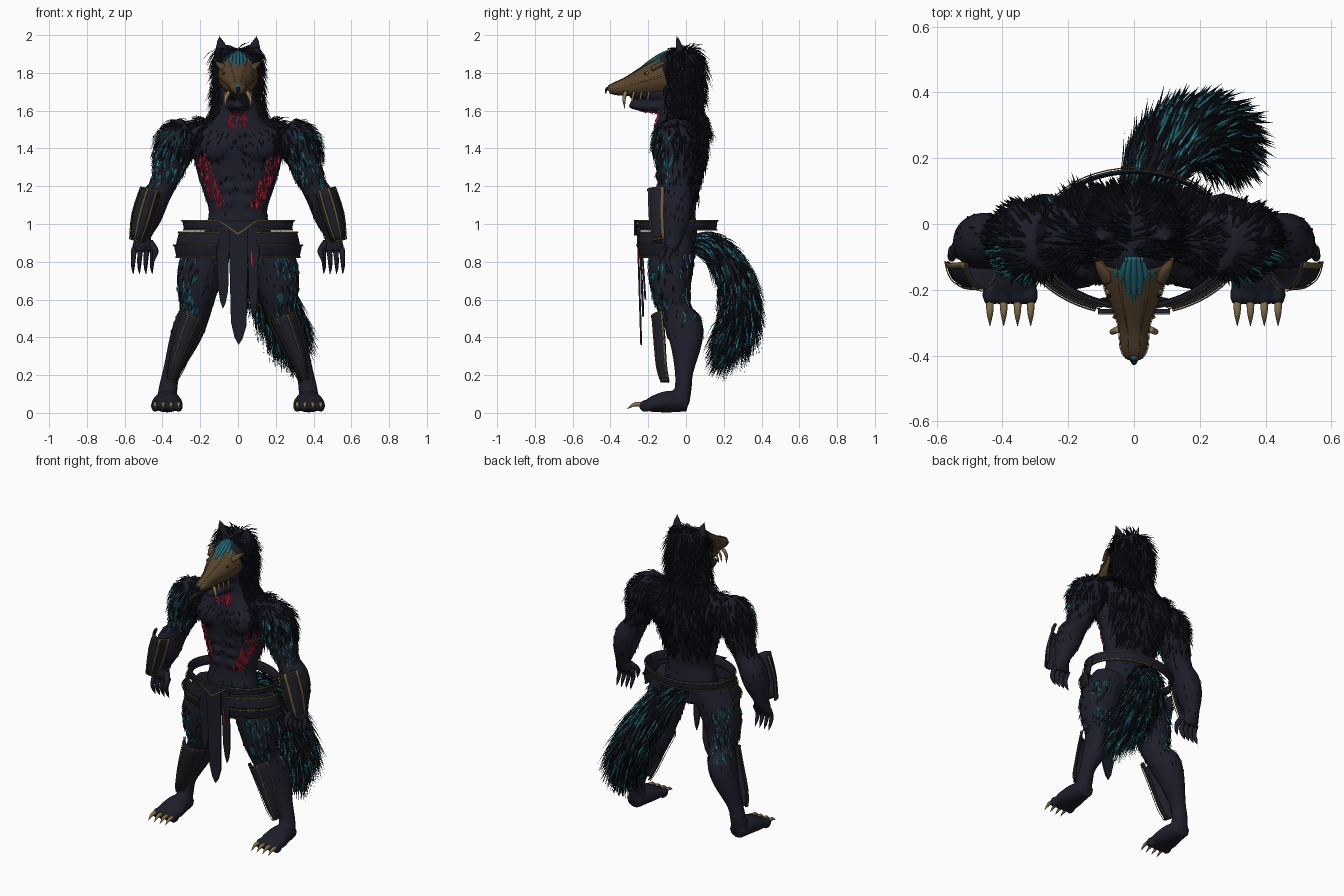
import bpy, bmesh, math, random
from mathutils import Vector, Matrix

random.seed(7)
if "Cube" in bpy.data.objects:
    bpy.data.objects.remove(bpy.data.objects["Cube"])


def material(name, *rgb):
    m = bpy.data.materials.new(name)
    m.use_nodes = True
    m.diffuse_color = (*rgb, 1)
    bsdf = m.node_tree.nodes["Principled BSDF"]
    bsdf.inputs["Base Color"].default_value = (*rgb, 1)
    bsdf.inputs["Roughness"].default_value = 0.8
    return m


SKIN = material("blue black hide", .0118, .0125, .0225)
BLACK = material("black fur", .006, .007, .011)
TEAL = material("teal fur", .025, .3, .36)
FEATHER = material("deep teal feather", .014, .14, .18)
RED = material("red fur", .6, .02, .04)
BONE = material("brown bone", .095, .056, .025)
GOLD = material("dull gold", .16, .11, .035)
CLAW = material("tan claw", .27, .18, .08)
LEATHER = material("dark leather", .012, .013, .021)


def curve_points(pts, k):
    """Catmull-Rom samples of any tuple of numbers."""
    out = []
    for i in range(len(pts) - 1):
        a, b, c, d = (pts[min(max(j, 0), len(pts) - 1)] for j in range(i - 1, i + 3))
        for s in range(k):
            t = s / k
            out.append([.5 * (2 * q + (r - p) * t + (2 * p - 5 * q + 4 * r - u) * t * t
                              + (3 * q - p - 3 * r + u) * t ** 3)
                        for p, q, r, u in zip(a, b, c, d)])
    return out + [list(pts[-1])]


def loft(bm, pts, n=16, k=4, a0=0, a1=360, mirror=False, grow=0):
    """Elliptical rings (x, y, z, rx, ry) along a path; a part arc gives a shell."""
    samples = curve_points(pts, k)
    cen = [Vector(s[:3]) for s in samples]
    closed = a1 - a0 >= 360
    for sign in (1, -1) if mirror else (1,):
        rings = []
        for i, s in enumerate(samples):
            t = (cen[min(i + 1, len(cen) - 1)] - cen[max(i - 1, 0)]).normalized()
            side = (Vector((1, 0, 0)) - t * t.x).normalized()
            up = t.cross(side)
            ring = []
            for j in range(n if closed else n + 1):
                a = math.radians(a0 + (a1 - a0) * j / n)
                v = cen[i] + side * math.cos(a) * (max(s[3], .001) + grow) \
                    + up * math.sin(a) * (max(s[4], .001) + grow)
                ring.append(bm.verts.new((v.x * sign, v.y, v.z)))
            rings.append(ring)
        for r, q in zip(rings, rings[1:]):
            for j in range(n):
                h = (j + 1) % len(r)
                bm.faces.new((r[j], r[h], q[h], q[j]))
        if closed:
            bm.faces.new(rings[0])
            bm.faces.new(rings[-1])


def ball(bm, loc, size, mirror=False):
    for s in (1, -1) if mirror else (1,):
        m = Matrix.Translation((loc[0] * s, loc[1], loc[2])) @ Matrix.Diagonal((*size, 1))
        bmesh.ops.create_uvsphere(bm, u_segments=20, v_segments=12, radius=1, matrix=m)


def plate(bm, outline, y0, y1, thick):
    """Upright slab from an (x, z) outline, leaning from y0 at the top to y1 below."""
    top, low = max(p[1] for p in outline), min(p[1] for p in outline)
    rows = [[bm.verts.new((x, y0 + (y1 - y0) * (top - z) / (top - low) + d, z))
             for x, z in outline] for d in (0, thick)]
    bm.faces.new(rows[0])
    bm.faces.new(rows[1])
    for i in range(len(outline)):
        j = (i + 1) % len(outline)
        bm.faces.new((rows[0][i], rows[0][j], rows[1][j], rows[1][i]))


def finish(bm, name, mat, smooth=True, solid=0):
    bmesh.ops.recalc_face_normals(bm, faces=bm.faces)
    me = bpy.data.meshes.new(name)
    bm.to_mesh(me)
    bm.free()
    me.materials.append(mat)
    me.polygons.foreach_set("use_smooth", [smooth] * len(me.polygons))
    ob = bpy.data.objects.new(name, me)
    bpy.context.collection.objects.link(ob)
    if solid:
        ob.modifiers.new("thickness", "SOLIDIFY").thickness = solid
    return ob


# Body: muscles and limbs fused into one skin
b = bmesh.new()
loft(b, [(0, -.05, .82, .15, .1), (0, -.05, .95, .175, .11), (0, -.05, 1.07, .155, .1),
         (0, -.04, 1.2, .195, .11), (0, -.03, 1.33, .23, .135), (0, -.03, 1.46, .23, .145),
         (0, -.03, 1.54, .16, .13), (0, -.03, 1.62, .125, .11), (0, -.02, 1.74, .12, .115),
         (0, -.02, 1.85, .11, .105), (0, -.03, 1.92, .07, .07)], 28)
ball(b, (.1, -.13, 1.41), (.105, .055, .085), True)
ball(b, (.11, .04, 1.42), (.12, .07, .12), True)
ball(b, (.17, -.02, 1.49), (.13, .1, .06), True)
for z in (1.12, 1.19, 1.26):
    ball(b, (.045, -.13, z), (.045, .031, .036), True)
loft(b, [(.25, -.05, 1.49, .09, .1), (.32, -.05, 1.43, .11, .12), (.358, -.05, 1.32, .09, .1),
         (.4, -.05, 1.2, .068, .075), (.45, -.05, 1.12, .08, .085), (.48, -.055, 1.03, .073, .08),
         (.505, -.065, .93, .043, .05), (.505, -.075, .89, .055, .04),
         (.505, -.08, .85, .05, .025)], 20, mirror=True)
loft(b, [(.13, -.07, .92, .11, .11), (.19, -.08, .78, .125, .12), (.215, -.08, .65, .108, .105),
         (.225, -.055, .54, .083, .085), (.26, -.01, .45, .085, .1), (.295, 0, .36, .075, .083),
         (.35, -.01, .22, .048, .05), (.37, -.015, .13, .05, .045), (.375, -.03, .06, .055, .05)],
     20, mirror=True)
loft(b, [(.375, .01, .048, .05, .042), (.375, -.08, .06, .07, .058), (.376, -.16, .049, .084, .047),
         (.376, -.2, .038, .078, .034)], mirror=True)
fingers, toes = (.45, .483, .517, .55), (.314, .354, .396, .438)
for x in toes:
    ball(b, (x, -.215, .037), (.023, .035, .032), True)
ball(b, (0, -.07, 1.82), (.105, .11, .095))
loft(b, [(0, -.05, 1.68, .09, .07), (0, -.16, 1.69, .066, .045), (0, -.3, 1.69, .034, .022)])
loft(b, [(0, -.05, 1.64, .09, .05), (0, -.15, 1.625, .058, .035), (0, -.24, 1.622, .042, .024),
         (0, -.3, 1.63, .025, .016)])
loft(b, [(.08, -.03, 1.86, .042, .028), (.088, -.035, 1.93, .034, .02), (.1, -.05, 2, .003, .003)],
     mirror=True)
body = finish(b, "body", SKIN)
mod = body.modifiers.new("fuse", "REMESH")
mod.mode, mod.voxel_size = "VOXEL", .01
mod = body.modifiers.new("soften", "SMOOTH")
mod.iterations = 2
fused = bpy.data.meshes.new_from_object(body.evaluated_get(bpy.context.evaluated_depsgraph_get()))
body.modifiers.clear()
body.data = fused
for v in fused.vertices:
    v.co.z = min(max(v.co.z, 0), 2)
fused.polygons.foreach_set("use_smooth", [True] * len(fused.polygons))

# Fingers and thumbs
b = bmesh.new()
for x in fingers:
    loft(b, [(x, -.08, .87, .015, .018), (x + .004, -.1, .815, .0125, .015),
             (x + .006, -.085, .77, .009, .011), (x + .004, -.07, .735, .001, .001)], 10, mirror=True)
loft(b, [(.465, -.08, .9, .02, .02), (.437, -.115, .86, .016, .016), (.445, -.135, .82, .01, .01),
         (.452, -.135, .79, .001, .001)], 10, mirror=True)
finish(b, "fingers", SKIN)

# Tail core
tail_path = [(0, .04, .9, .05, .05), (.05, .15, .865, .085, .072), (.125, .255, .72, .11, .09),
             (.21, .285, .54, .11, .1), (.265, .26, .42, .09, .09), (.3, .21, .33, .02, .02)]
b = bmesh.new()
loft(b, tail_path, 24, 6)
tail = finish(b, "tail", BLACK)

# Fur: tapered tufts grown from the skin by region
fur = {"black": bmesh.new(), "teal": bmesh.new(), "red": bmesh.new()}


def tuft(kind, p, d, n, length, width):
    bm = fur[kind]
    d = (d + Vector([random.uniform(-.18, .18) for _ in "xyz"])).normalized()
    side = d.cross(n).normalized() * width
    rows = []
    for f, w in ((0, .8), (.5, 1)):
        c = p + d * length * f
        rows.append([bm.verts.new(c + o * w) for o in (side, -side, n * width * .7)])
    tip = bm.verts.new(p + d * length + Vector((0, 0, -.2 * length)))
    for i in range(3):
        j = (i + 1) % 3
        bm.faces.new((rows[0][i], rows[0][j], rows[1][j], rows[1][i]))
        bm.faces.new((rows[1][i], rows[1][j], tip))


def region(x, y, z):
    """Colour, chance, length and lift of the fur at a place on the body."""
    ax, dice = abs(x), random.random()
    if z > 1.52 and ax < .045 and y < -.1:
        return ("red", .45, .035, .15) if z < 1.6 else None
    if z > 1.5 and ax < .2:
        return ("black", .36, .085, .45) if y > -.11 and z < 1.93 else None
    if ax > .18 and z > 1.36:
        front = y < -.07 and ax > .28 and z < 1.5
        return ("teal" if front and dice < .4 else "black", .17, .06, .34)
    if ax > .27 and 1.22 < z < 1.37:
        return ("teal" if y < -.07 and dice < .65 else "black", .12, .04, .15)
    if z > 1.15 and y > .02 and ax < .25:
        return ("black", .2, .06, .2)
    if 1.1 < z < 1.4 and y < -.03 and abs(ax - .1 - (z - 1.12) * .4) < .032:
        return ("red", .27, .034, .15)
    if .5 < z < .84 and ax > .2 and (y < -.1 or y > -.03):
        return ("teal" if dice < .6 else "black", .09, .042, .12)
    return ("black", .06 if z > 1.3 else .02, .025, .1) if z > .4 else None


for f in fused.polygons:
    p, n = f.center, f.normal
    rule = region(*p)
    if rule and random.random() < rule[1]:
        flow = Vector((math.copysign(.3, p.x), .3 if p.z > 1.5 else 0, -1))
        d = (flow - n * flow.dot(n)).normalized() + n * rule[3]
        tuft(rule[0], p.copy(), d, n, rule[2] * random.uniform(.6, 1.15), .004)
spine = [Vector(s[:3]) for s in curve_points(tail_path, 6)]
for f in tail.data.polygons:
    i = min(range(len(spine) - 1), key=lambda q: (spine[q] - f.center).length)
    d = (spine[i + 1] - spine[i]).normalized() + f.normal * .22
    for _ in range(3):
        tuft("teal" if random.random() < .2 else "black", f.center.copy(), d, f.normal,
             random.uniform(.07, .15), .0042)
for kind, mat in (("black", BLACK), ("teal", TEAL), ("red", RED)):
    finish(fur[kind], kind + "_fur", mat, False)

# Mask with brow horns, trim lines, eyes and brow feathers
mask = [(0, -.11, 1.785, .108, .11), (0, -.2, 1.758, .088, .087), (0, -.3, 1.73, .05, .055),
        (0, -.38, 1.715, .04, .033), (0, -.41, 1.706, .022, .017)]
b = bmesh.new()
loft(b, mask, 20, 5)
loft(b, [(.07, -.17, 1.825, .03, .014), (.1, -.135, 1.845, .016, .012), (.12, -.1, 1.86, .002, .002)],
     8, mirror=True)
finish(b, "bone_mask", BONE)
b = bmesh.new()
for a in (3, 65, 115, 177):
    loft(b, mask, 1, 5, a - 2, a + 2, grow=.003)
ball(b, (.068, -.205, 1.797), (.019, .012, .011), True)
finish(b, "mask_trim", GOLD, True, .002)
b = bmesh.new()
ball(b, (.069, -.215, 1.797), (.012, .008, .007), True)
loft(b, [(0, -.4, 1.715, .014, .012), (0, -.42, 1.715, .01, .008), (0, -.425, 1.69, .002, .002)], 8)
finish(b, "eyes_and_nose_hook", BLACK)
b = bmesh.new()
for i in range(-3, 4):
    h = .003 * i * i
    loft(b, [(i * .01, -.1, 1.915 - h, .008, .006), (i * .018, -.15, 1.888 - h, .01, .008),
             (i * .017, -.2 + h, 1.854 - h, .009, .008), (i * .015, -.245 + h, 1.822 - h, .003, .004)],
         8)
ball(b, (0, -.404, 1.724), (.014, .011, .014))
finish(b, "brow_feathers", FEATHER)

# Claws, tusks and teeth
b = bmesh.new()
for x in toes:
    loft(b, [(x, -.23, .045, .012, .013), (x, -.27, .045, .01, .011), (x, -.31, .022, .001, .001)],
         8, mirror=True)
for x, y, z, s in ((.048, -.32, 1.61, .011), (.05, -.275, 1.635, .007), (.058, -.235, 1.645, .006),
                   (.065, -.195, 1.645, .006)):
    flare = s * 2 - .004
    loft(b, [(x, y, 1.7, s, s), (x + flare, y - .008, 1.66, s * .8, s * .8),
             (x + flare, y - .004, z, .001, .001)], 8, mirror=True)
finish(b, "claws_and_teeth", CLAW)

# Armour shells: belt hoop, layered hip plates, bracers, shin guards, each with gold edging
armour, trim = bmesh.new(), bmesh.new()


def shell(path, a0, a1, mirror=True, n=14, lines=(), width=2.5):
    loft(armour, path, n, 3, a0, a1, mirror)
    for a in lines:
        loft(trim, path, 1, 3, a - width, a + width, mirror, .006)
    for i, j in ((0, 1), (-1, -2)):
        p, q = Vector(path[i]), Vector(path[j])
        edge = [p, p.lerp(q, .007 / (q - p).length)]
        loft(trim, edge[::1 if i == 0 else -1], n, 1, a0, a1, mirror, .006)


shell([(0, -.045, .965, .285, .205), (0, -.045, 1.02, .295, .212)], 0, 359.9, False, 48)
shell([(0, -.04, .885, .33, .225), (0, -.04, .96, .312, .22)], 288, 364, n=20)
shell([(0, -.04, .82, .325, .215), (0, -.04, .89, .34, .235)], 290, 360, n=20)
shell([(.535, -.092, .91, .038, .085), (.5, -.095, 1.04, .062, .1), (.458, -.09, 1.18, .058, .11)],
      205, 345, lines=(208, 245, 290, 342), width=5)
shell([(.355, -.06, .17, .025, .07), (.33, -.065, .25, .046, .09), (.28, -.07, .4, .065, .1),
       (.235, -.08, .52, .078, .1)], 205, 335, lines=(208, 250, 290, 332))
finish(armour, "armour_plates", LEATHER, True, .008)
finish(trim, "armour_trim", GOLD, True, .003)

# Loincloth strips, buckle chevron and red mark
b = bmesh.new()
for x0, x1, top, low, y in ((-.05, .055, 1, .36, -.262), (-.115, -.045, .99, .55, -.252),
                            (.05, .11, .99, .51, -.252), (-.085, -.06, .9, .6, -.24)):
    w = x1 - x0
    plate(b, [(x0, top), (x1, top), (x1 - w * .1, low + .1), (x1 - w * .3, low + .03),
              ((x0 + x1) / 2, low), (x0 + w * .3, low + .04), (x0 + w * .12, low + .12)],
          y, y + .02, .01)
plate(b, [(-.11, 1.02), (.11, 1.02), (0, .94)], -.27, -.27, .012)
finish(b, "loincloth", LEATHER, False)
b = bmesh.new()
for s in (1, -1):
    plate(b, [(s * .11, 1.02), (s * .1, 1.02), (0, .952), (0, .94)], -.275, -.275, .004)
finish(b, "belt_chevron", GOLD, False)
b = bmesh.new()
plate(b, [(.066, .86), (.076, .86), (.08, .78), (.068, .77)], -.255, -.251, .004)
finish(b, "red_mark", RED, False)
